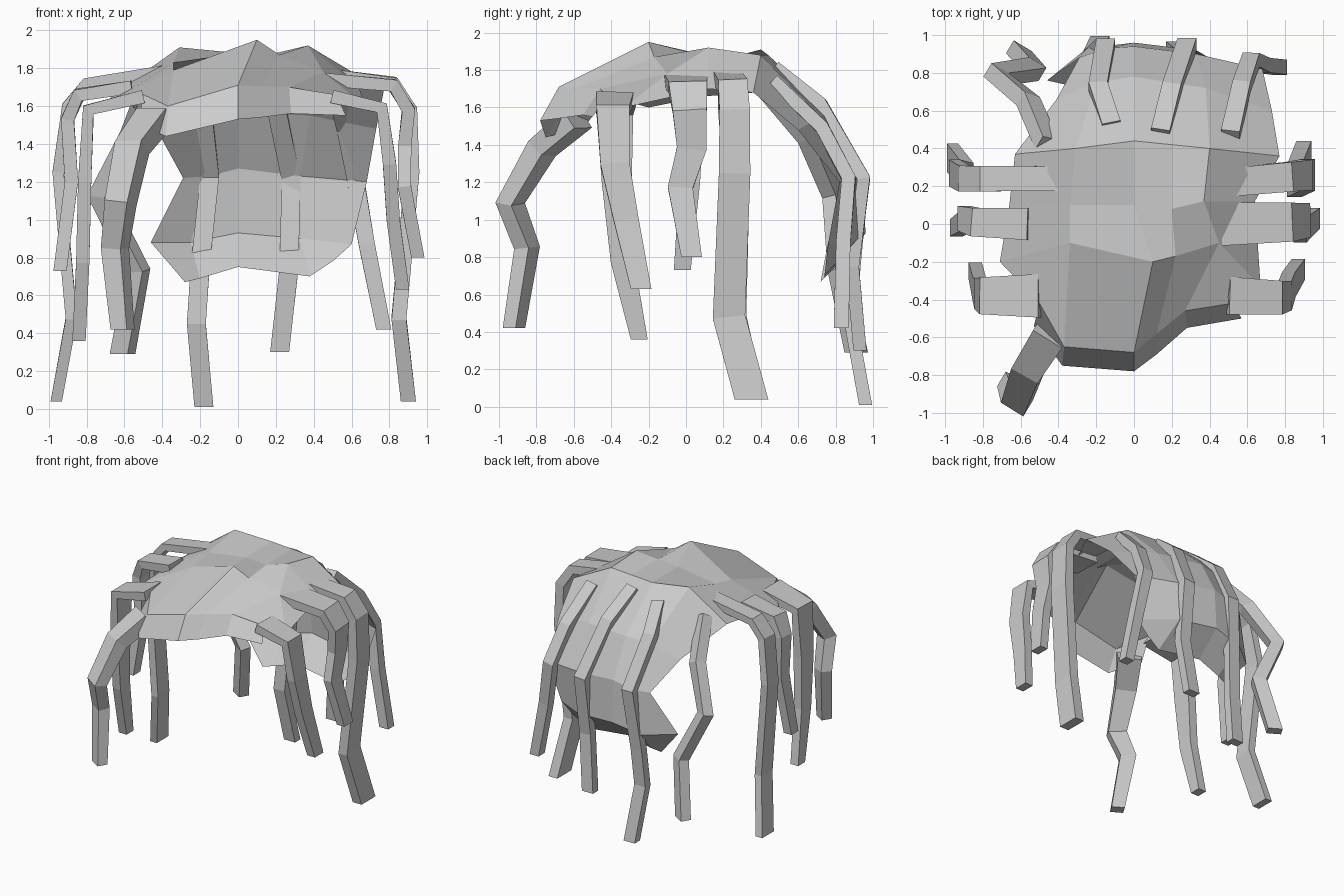
import bpy, bmesh
from mathutils import Vector


def finish(name, bm):
    me = bpy.data.meshes.new(name)
    bm.to_mesh(me)
    bm.free()
    ob = bpy.data.objects.new(name, me)
    bpy.context.collection.objects.link(ob)
    return ob


def sheet(name, rows):
    """Open faceted surface lofted through rows of points."""
    bm = bmesh.new()
    vs = [[bm.verts.new(p) for p in r] for r in rows]
    for a, b in zip(vs, vs[1:]):
        for i in range(len(a) - 1):
            bm.faces.new((a[i], a[i + 1], b[i + 1], b[i]))
    return finish(name, bm)


def strand(name, pts, side, w0, w1, t0=0.07, t1=0.07):
    """Four-sided tapering strand; width runs along 'side', tip is cut level."""
    bm = bmesh.new()
    pts = [Vector(p) for p in pts]
    n = len(pts)
    rings = []
    for i, p in enumerate(pts):
        f = i / (n - 1)
        if i == n - 1:
            tan = Vector((0, 0, -1))
        else:
            before = (p - pts[i - 1]).normalized() if i else Vector()
            tan = (before + (pts[i + 1] - p).normalized()).normalized()
        s = Vector(side)
        s = (s - tan * s.dot(tan)).normalized()
        k = tan.cross(s)
        w, t = (w0 + (w1 - w0) * f) / 2, (t0 + (t1 - t0) * f) / 2
        rings.append([bm.verts.new(p + s * w * a + k * t * b)
                      for a, b in ((-1, -1), (1, -1), (1, 1), (-1, 1))])
    for a, b in zip(rings, rings[1:]):
        for i in range(4):
            j = (i + 1) % 4
            bm.faces.new((a[i], a[j], b[j], b[i]))
    bm.faces.new(rings[0])
    bm.faces.new(rings[-1])
    bmesh.ops.recalc_face_normals(bm, faces=bm.faces)
    return finish(name, bm)


# Cap: fringe and crown, with a hollow between the two crown peaks
fringe_low = [(-.53, -.54, 1.5), (-.38, -.75, 1.44), (0, -.78, 1.53), (.12, -.69, 1.54), (.28, -.55, 1.56), (.57, -.5, 1.55)]
fringe_top = [(-.5, -.42, 1.66), (-.37, -.65, 1.6), (0, -.68, 1.71), (.12, -.58, 1.705), (.27, -.46, 1.7), (.52, -.42, 1.66)]
crown_front = [(-.71, -.2, 1.6), (-.34, -.1, 1.79), (.1, -.2, 1.95), (.22, -.17, 1.87), (.45, -.1, 1.78), (.67, -.33, 1.6)]
crown_mid = [(-.66, .1, 1.66), (-.34, .1, 1.83), (0, .1, 1.88), (.2, .08, 1.88), (.37, .12, 1.92), (.64, .12, 1.7)]
crown_back = [(-.63, .37, 1.68), (-.31, .4, 1.91), (0, .44, 1.88), (.2, .42, 1.88), (.4, .4, 1.88), (.77, .36, 1.68)]
sheet("cap", [fringe_low, fringe_top, crown_front, crown_mid, crown_back])

# Back panel falling behind and curling in at the bottom
back_top = crown_back[:3] + crown_back[4:]
back_high = [(-.41, .66, 1.44), (-.2, .75, 1.55), (0, .78, 1.57), (.38, .72, 1.55), (.73, .6, 1.48)]
back_mid = [(-.29, .88, 1.22), (-.15, .93, 1.23), (0, .94, 1.27), (.33, .9, 1.23), (.68, .82, 1.2)]
back_low = [(-.46, .76, .88), (-.25, .93, .88), (0, .96, .93), (.33, .92, .9), (.6, .76, .87)]
back_hem = [(-.28, .72, .67), (-.2, .74, .69), (0, .76, .75), (.38, .74, .7), (.5, .75, .78)]
sheet("back_panel", [back_top, back_high, back_mid, back_low, back_hem])

Y, X = (0, 1, 0), (1, 0, 0)

# Front strand
strand("front_strand", [(-.44, -.58, 1.54), (-.56, -.77, 1.38), (-.62, -.94, 1.09),
                        (-.65, -.85, .85), (-.61, -.92, .42)], (1, -.6, 0), .18, .1, .12, .08)

# Right side strands
strand("right_strand_front", [(.5, -.38, 1.65), (.76, -.39, 1.59), (.8, -.38, 1.3),
                              (.82, -.32, 1.0), (.87, -.24, .63)], Y, .2, .11)
strand("right_strand_mid", [(.46, 0, 1.74), (.82, .01, 1.71), (.9, .02, 1.58), (.88, .03, 1.38),
                            (.88, -.03, 1.17), (.95, .03, .8)], Y, .23, .11)
strand("right_strand_rear", [(.5, .22, 1.76), (.82, .25, 1.72), (.91, .26, 1.58), (.92, .26, 1.25),
                             (.85, .23, .48), (.9, .35, .04)], Y, .15, .18, .07, .08)

# Left side strands
strand("left_strand_front", [(-.5, -.38, 1.65), (-.79, -.38, 1.58), (-.81, -.37, 1.2),
                             (-.82, -.34, .78), (-.84, -.25, .36)], Y, .23, .09)
strand("left_strand_mid", [(-.56, 0, 1.7), (-.84, .01, 1.66), (-.9, .03, 1.53),
                           (-.88, .02, 1.2), (-.94, -.02, .73)], Y, .17, .09)
strand("left_strand_rear", [(-.36, .24, 1.79), (-.8, .24, 1.72), (-.9, .24, 1.6),
                            (-.95, .27, 1.25), (-.88, .25, .48), (-.96, .35, .04)], Y, .13, .15, .06, .06)

# Back strands
strand("back_strand_far_left", [(-.46, .42, 1.72), (-.56, .65, 1.45), (-.73, .79, 1.13),
                                (-.53, .82, .73), (-.61, .91, .29)], (1, -.6, 0), .1, .11, .09, .08)
strand("back_strand_left", [(-.12, .52, 1.78), (-.19, .73, 1.61), (-.15, .95, 1.23), (-.2, .9, .75),
                            (-.22, .88, .45), (-.18, .96, .01)], X, .1, .1, .06, .07)
strand("back_strand_mid", [(.14, .48, 1.81), (.2, .72, 1.62), (.28, .95, 1.22),
                           (.27, .89, .75), (.22, .93, .3)], X, .1, .1)
strand("back_strand_right", [(.51, .47, 1.74), (.57, .73, 1.49), (.62, .87, 1.22),
                             (.68, .84, .87), (.77, .83, .42)], X, .1, .08, .07, .08)
